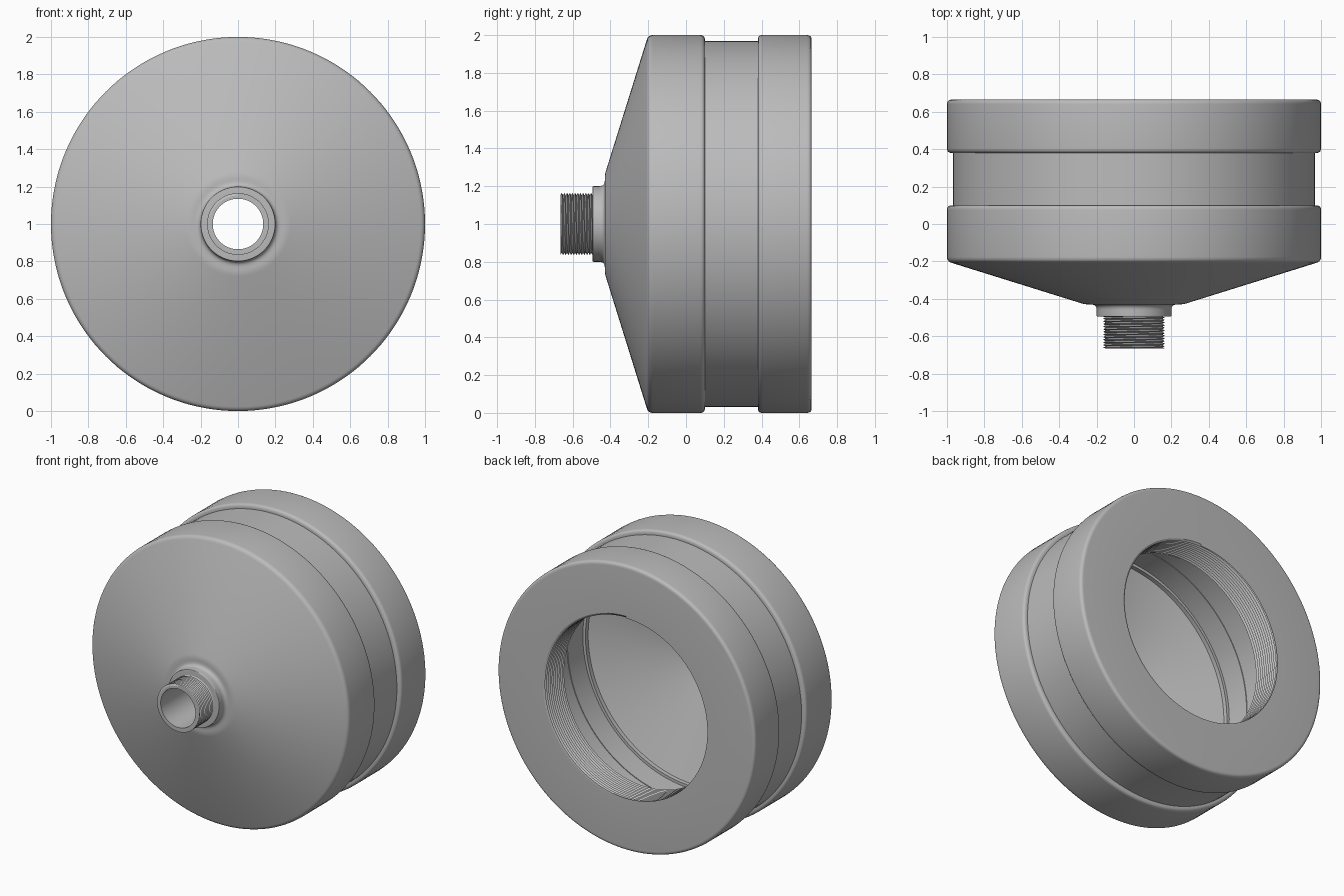
import bpy, bmesh, math
from mathutils import Vector

if "Cube" in bpy.data.objects:
    bpy.data.objects.remove(bpy.data.objects["Cube"])

SEG = 144

grey = bpy.data.materials.new("plain grey")
grey.use_nodes = True
GREY = (0.5, 0.5, 0.5, 1)
grey.diffuse_color = GREY
grey.node_tree.nodes["Principled BSDF"].inputs["Base Color"].default_value = GREY


def finish(name, bm):
    mesh = bpy.data.meshes.new(name)
    bm.to_mesh(mesh)
    bm.free()
    mesh.materials.append(grey)
    obj = bpy.data.objects.new(name, mesh)
    bpy.context.collection.objects.link(obj)
    bpy.ops.object.select_all(action="DESELECT")
    obj.select_set(True)
    bpy.context.view_layer.objects.active = obj
    bpy.ops.object.shade_smooth_by_angle(angle=math.radians(30))
    return obj


def spot(r, y, a):
    return (r * math.sin(a), y, 1 + r * math.cos(a))


def round_corners(profile):
    """Closed profile of (radius, y, fillet); fillets become short arcs."""
    pts = []
    for i, (r, y, f) in enumerate(profile):
        p = Vector((r, y))
        if not f:
            pts.append(p)
            continue
        before = Vector(profile[i - 1][:2])
        after = Vector(profile[(i + 1) % len(profile)][:2])
        a = p + (before - p).normalized() * f
        b = p + (after - p).normalized() * f
        for k in range(6):
            t = k / 5
            pts.append(a * (1 - t) ** 2 + p * 2 * t * (1 - t) + b * t * t)
    return pts


def lathe(name, profile):
    bm = bmesh.new()
    pts = round_corners(profile)
    rings = [[bm.verts.new(spot(p.x, p.y, math.tau * j / SEG)) for j in range(SEG)]
             for p in pts]
    for i, ring in enumerate(rings):
        prev = rings[i - 1]
        for j in range(SEG):
            k = (j + 1) % SEG
            bm.faces.new((prev[j], prev[k], ring[k], ring[j]))
    bmesh.ops.recalc_face_normals(bm, faces=bm.faces)
    return finish(name, bm)


def screw_thread(name, root, crest, y0, y1, turns):
    """Helical V thread, trimmed flat at both ends."""
    bm = bmesh.new()
    pitch = (y1 - y0) / turns
    rows = []
    for k in range(-2, 2 * turns + 1):
        r = crest if k % 2 else root
        rows.append([bm.verts.new(spot(
            r, min(y1, max(y0, y0 + pitch * (k / 2 + j / SEG))), math.tau * j / SEG))
            for j in range(SEG + 1)])
    for low, high in zip(rows, rows[1:]):
        for j in range(SEG):
            quad = (low[j], high[j], high[j + 1], low[j + 1])
            bm.faces.new(quad if crest > root else quad[::-1])
    return finish(name, bm)


# Front cone with its rim, collar, spout tube and hollow inside
lathe("front_funnel", [
    (0.135, -0.665, 0), (0.152, -0.665, 0), (0.152, -0.495, 0),
    (0.2, -0.495, 0.006), (0.2, -0.43, 0.03), (0.262, -0.43, 0.02),
    (1.0, -0.2, 0.025), (1.0, 0.1, 0.025), (0.85, 0.1, 0),
    (0.85, -0.07, 0), (0.83, -0.07, 0), (0.83, -0.1, 0),
    (0.135, -0.33, 0)])

# Recessed band between the two rims
lathe("middle_sleeve", [
    (0.855, 0.09, 0), (0.968, 0.09, 0), (0.968, 0.4, 0), (0.855, 0.4, 0)])

# Rear cap with a wide opening
lathe("rear_cap", [
    (0.855, 0.38, 0), (1.0, 0.38, 0.025), (1.0, 0.665, 0.025),
    (0.645, 0.665, 0), (0.645, 0.45, 0), (0.855, 0.45, 0)])

# Threads on the spout and inside the rear opening
screw_thread("spout_thread", 0.152, 0.165, -0.665, -0.495, 12)
screw_thread("opening_thread", 0.645, 0.632, 0.45, 0.665, 11)
